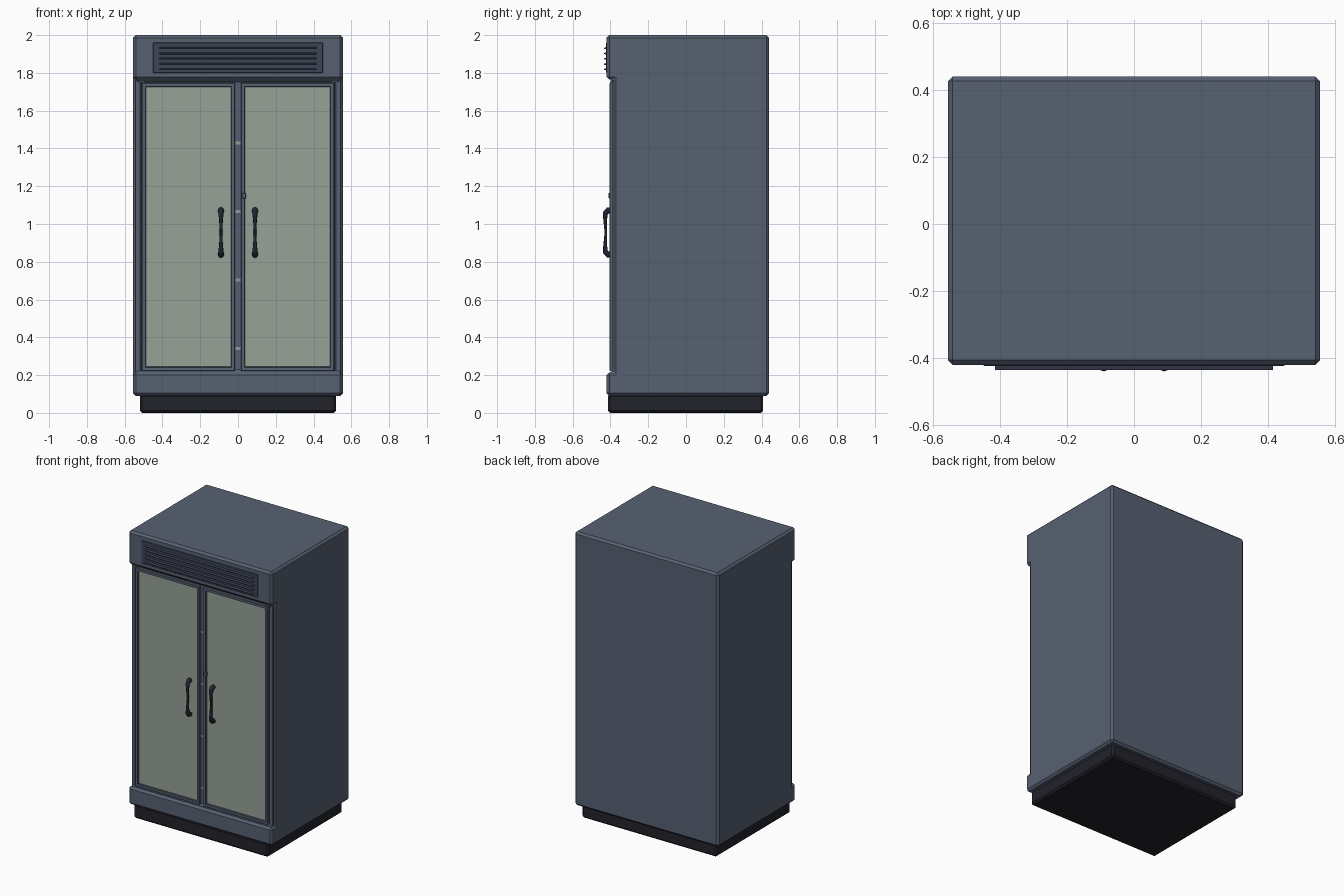
import bpy, bmesh

old = bpy.data.objects.get("Cube")
if old:
    bpy.data.objects.remove(old, do_unlink=True)


def material(name, rgb):
    m = bpy.data.materials.new(name)
    m.use_nodes = True
    m.diffuse_color = (*rgb, 1)
    m.node_tree.nodes["Principled BSDF"].inputs["Base Color"].default_value = (*rgb, 1)
    return m


STEEL = material("blue grey steel", (0.095, 0.12, 0.17))
GLASS = material("pale green glass", (0.31, 0.36, 0.31))
VENT = material("vent blue", (0.046, 0.058, 0.092))
BASE = material("plinth black", (0.016, 0.016, 0.024))
DARK = material("handle dark", (0.014, 0.018, 0.029))


def finish(name, bm, mats, bevel=0.0, segments=1):
    bmesh.ops.recalc_face_normals(bm, faces=bm.faces)
    mesh = bpy.data.meshes.new(name)
    bm.to_mesh(mesh)
    bm.free()
    ob = bpy.data.objects.new(name, mesh)
    bpy.context.collection.objects.link(ob)
    for m in mats:
        mesh.materials.append(m)
    if bevel:
        mod = ob.modifiers.new("edge bevel", "BEVEL")
        mod.width = bevel
        mod.segments = segments
    return ob


def box_bm(lo, hi):
    bm = bmesh.new()
    bmesh.ops.create_cube(bm, size=1)
    for v in bm.verts:
        v.co = [l if c < 0 else h for c, l, h in zip(v.co, lo, hi)]
    return bm


def box(name, lo, hi, mat, bevel=0.0, segments=1):
    return finish(name, box_bm(lo, hi), [mat], bevel, segments)


def extrude_x(name, profile, half, mat, bevel):
    bm = bmesh.new()
    face = bm.faces.new([bm.verts.new((-half, y, z)) for y, z in profile])
    ext = bmesh.ops.extrude_face_region(bm, geom=[face])
    for v in ext["geom"]:
        if isinstance(v, bmesh.types.BMVert):
            v.co.x = half
    return finish(name, bm, [mat], bevel)


# Cabinet: overhanging head and sill around the recessed door bay
extrude_x("cabinet_body", [(0.44, 0.09), (0.44, 2), (-0.42, 2), (-0.42, 1.765),
                           (-0.385, 1.765), (-0.385, 0.215), (-0.42, 0.215),
                           (-0.42, 0.09)], 0.555, STEEL, 0.014)
box("plinth", (-0.52, -0.413, 0), (0.52, 0.408, 0.1), BASE, 0.012)


def door(name, side):
    bm = box_bm((min(side * 0.015, side * 0.51), -0.402, 0.222),
                (max(side * 0.015, side * 0.51), -0.38, 1.748))
    front = min(bm.faces, key=lambda f: f.calc_center_median().y)
    # Stepped rim, then glazing set back in the frame
    bmesh.ops.inset_region(bm, faces=[front], thickness=0.005)
    for v in front.verts:
        v.co.y -= 0.004
    bmesh.ops.inset_region(bm, faces=[front], thickness=0.022)
    bmesh.ops.inset_region(bm, faces=[front], thickness=0.006)
    for v in front.verts:
        v.co.y += 0.010
    for edge in front.edges:
        for f in edge.link_faces:
            f.material_index = 2
    front.material_index = 1
    finish(name, bm, [STEEL, GLASS, VENT])


def handle(name, side):
    curve = bpy.data.curves.new(name, "CURVE")
    curve.dimensions = "3D"
    curve.bevel_depth = 0.01
    curve.bevel_resolution = 2
    curve.use_fill_caps = True
    path = [(-0.398, 0.835, 1.5), (-0.412, 0.838, 1.6), (-0.427, 0.853, 1.4),
            (-0.428, 0.885, 1.0), (-0.424, 0.955, 0.7), (-0.428, 1.025, 1.0),
            (-0.427, 1.057, 1.4), (-0.412, 1.072, 1.6), (-0.398, 1.075, 1.5)]
    spline = curve.splines.new("POLY")
    spline.points.add(len(path) - 1)
    for p, (y, z, r) in zip(spline.points, path):
        p.co = (side * 0.09, y, z, 1)
        p.radius = r
    spline.use_smooth = True
    ob = bpy.data.objects.new(name, curve)
    bpy.context.collection.objects.link(ob)
    curve.materials.append(DARK)


for label, s in (("left", 1), ("right", -1)):
    door(label + "_door", s)
    handle(label + "_handle", s)
    # Outer jamb and top hinge beside each door
    for part, a, b, y, low, high in (("jamb", 0.517, 0.545, -0.393, 0.21, 1.76),
                                     ("hinge", 0.492, 0.53, -0.400, 1.748, 1.76)):
        x = sorted((s * a, s * b))
        box(f"{label}_{part}", (x[0], y, low), (x[1], -0.37, high), STEEL, 0.002)

# Shelf ends glimpsed between the doors
for i in range(4):
    z = 0.34 + i * 0.363
    box(f"shelf_edge_{i + 1}", (-0.014, -0.39, z - 0.008), (0.014, -0.38, z + 0.008), GLASS)

box("door_lock", (0.02, -0.41, 1.135), (0.043, -0.395, 1.165), STEEL, 0.003)

# Ventilation grille with protruding slats
box("vent_panel", (-0.45, -0.424, 1.8), (0.45, -0.41, 1.96), VENT, 0.003)
for i in range(5):
    z = 1.82 + i * 0.028
    extrude_x(f"vent_slat_{i + 1}", [(-0.42, z - 0.006), (-0.435, z - 0.005),
                                     (-0.435, z), (-0.42, z + 0.006)], 0.415, VENT, 0)
